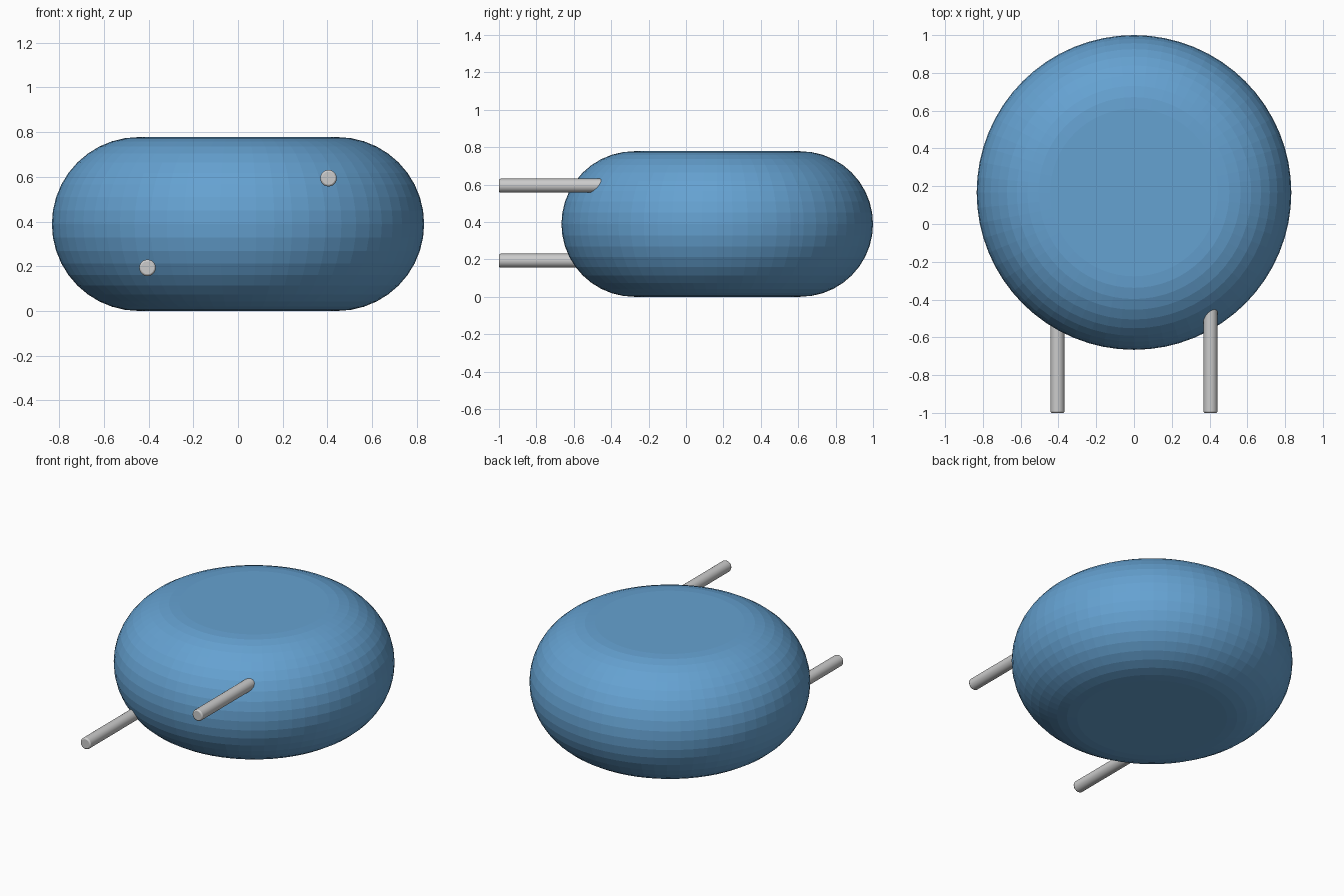
import bpy, bmesh
from math import sin, cos, pi, radians
from mathutils import Matrix, Vector

if "Cube" in bpy.data.objects:
    bpy.data.objects.remove(bpy.data.objects["Cube"])

R, H, CY = 0.833, 0.778, 0.167     # body radius, height, centre y
r = H / 2                          # rounded rim radius


def make_object(name, bm):
    mesh = bpy.data.meshes.new(name)
    bm.to_mesh(mesh)
    bm.free()
    obj = bpy.data.objects.new(name, mesh)
    bpy.context.collection.objects.link(obj)
    return obj


# Body: stadium half profile lathed about z, with flat disc caps
def disc_body(segments=64, arc_steps=20):
    bm = bmesh.new()
    rings = []
    for i in range(arc_steps + 1):
        a = -pi / 2 + pi * i / arc_steps
        rad, z = R - r + r * cos(a), r + r * sin(a)
        rings.append([bm.verts.new((rad * cos(t), CY + rad * sin(t), z))
                      for t in (2 * pi * k / segments for k in range(segments))])
    for low, high in zip(rings, rings[1:]):
        for k in range(segments):
            n = (k + 1) % segments
            bm.faces.new((low[k], low[n], high[n], high[k]))
    bm.faces.new(rings[0][::-1])
    bm.faces.new(rings[-1])
    return make_object("disc_body", bm)


# Lead: straight round wire pointing forward, sunk into the body
def lead(name, x, z, y_front=-1.0, y_back=-0.4, radius=0.037):
    bm = bmesh.new()
    place = Matrix.Translation(Vector((x, (y_front + y_back) / 2, z))) @ Matrix.Rotation(radians(90), 4, 'X')
    bmesh.ops.create_cone(bm, cap_ends=True, segments=24, radius1=radius, radius2=radius,
                          depth=y_back - y_front, matrix=place)
    obj = make_object(name, bm)
    bevel = obj.modifiers.new("rounded_end", 'BEVEL')
    bevel.width = 0.008
    bevel.segments = 2
    bevel.limit_method = 'ANGLE'
    bevel.angle_limit = radians(40)
    bpy.ops.object.select_all(action='DESELECT')
    obj.select_set(True)
    bpy.context.view_layer.objects.active = obj
    bpy.ops.object.shade_smooth_by_angle(angle=radians(30))
    return obj


body = disc_body()
blue = bpy.data.materials.new("blue_coating")
blue.diffuse_color = (0.13, 0.36, 0.64, 1)
blue.use_nodes = True
blue.node_tree.nodes["Principled BSDF"].inputs["Base Color"].default_value = blue.diffuse_color
body.data.materials.append(blue)

lead("lower_left_lead", -0.405, 0.193)
lead("upper_right_lead", 0.405, 0.594)
